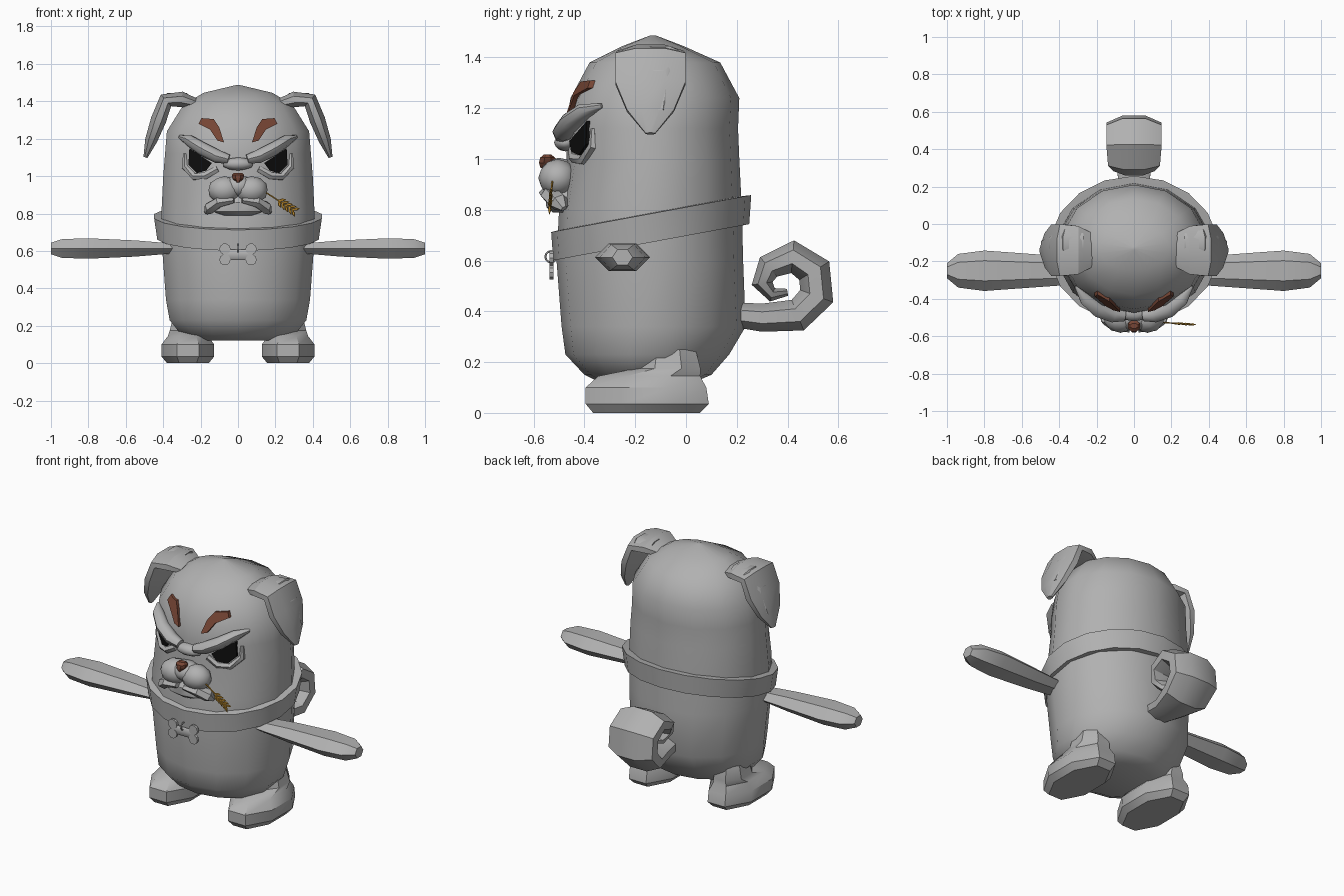
import bpy, bmesh, math
from mathutils import Vector
from mathutils.bvhtree import BVHTree

if "Cube" in bpy.data.objects:
    bpy.data.objects.remove(bpy.data.objects["Cube"])

X, Y = Vector((1, 0, 0)), Vector((0, 1, 0))


def material(name, rgb):
    m = bpy.data.materials.new(name)
    m.use_nodes = True
    m.diffuse_color = (*rgb, 1)
    bsdf = m.node_tree.nodes["Principled BSDF"]
    bsdf.inputs["Base Color"].default_value = (*rgb, 1)
    bsdf.inputs["Roughness"].default_value = 0.8
    return m


GREY = material("grey fur", (0.44, 0.44, 0.44))
BROWN = material("brown", (0.18, 0.06, 0.035))
BLACK = material("black", (0.004, 0.004, 0.004))
GOLD = material("straw gold", (0.55, 0.28, 0.03))


def finish(name, bm, mat, angle=32):
    bmesh.ops.recalc_face_normals(bm, faces=bm.faces)
    me = bpy.data.meshes.new(name)
    bm.to_mesh(me)
    bm.free()
    me.materials.append(mat)
    ob = bpy.data.objects.new(name, me)
    bpy.context.collection.objects.link(ob)
    bpy.ops.object.select_all(action="DESELECT")
    ob.select_set(True)
    bpy.context.view_layer.objects.active = ob
    bpy.ops.object.shade_smooth_by_angle(angle=math.radians(angle))
    return ob


def ring(c, u, v, n, phase=0.0):
    angles = [math.tau * (i + phase) / n for i in range(n)]
    return [Vector(c) + Vector(u) * math.cos(a) + Vector(v) * math.sin(a) for a in angles]


def loft(name, rings, mat=GREY, angle=32):
    """Skin a stack of equal rings and cap both ends."""
    bm = bmesh.new()
    rows = [[bm.verts.new(p) for p in r] for r in rings]
    n = len(rows[0])
    for a, b in zip(rows, rows[1:]):
        for i in range(n):
            j = (i + 1) % n
            bm.faces.new((a[i], a[j], b[j], b[i]))
    bm.faces.new(rows[0])
    bm.faces.new(rows[-1])
    return finish(name, bm, mat, angle)


def tube(name, path, sizes, side=Y, n=6, mat=GREY, phase=0.0, angle=32):
    """Sweep an ellipse; sizes hold (width along side, thickness)."""
    pts = [Vector(p) for p in path]
    rings = []
    for i, p in enumerate(pts):
        t = (pts[min(i + 1, len(pts) - 1)] - pts[max(i - 1, 0)]).normalized()
        s = (side - t * side.dot(t)).normalized()
        w, h = sizes[i]
        rings.append(ring(p, s * w, t.cross(s) * h, n, phase))
    return loft(name, rings, mat, angle)


def blob(name, c, r, mat=GREY, sub=2, angle=32):
    bm = bmesh.new()
    bmesh.ops.create_icosphere(bm, subdivisions=sub, radius=1)
    for v in bm.verts:
        v.co = Vector([c[k] + v.co[k] * r[k] for k in range(3)])
    return finish(name, bm, mat, angle)


# Body and head: height, half width, front y, back y
profile = [(0.12, 0.22, -0.34, 0.03), (0.15, 0.31, -0.40, 0.10),
           (0.23, 0.375, -0.475, 0.17), (0.34, 0.395, -0.49, 0.235),
           (0.60, 0.415, -0.51, 0.225), (0.80, 0.42, -0.50, 0.22),
           (1.00, 0.41, -0.47, 0.21), (1.12, 0.40, -0.475, 0.205),
           (1.24, 0.39, -0.455, 0.21), (1.38, 0.30, -0.38, 0.135),
           (1.445, 0.19, -0.25, -0.01), (1.487, 0.01, -0.14, -0.12)]
body = loft("body", [ring((0, (f + b) / 2, z), (w, 0, 0), (0, (b - f) / 2, 0), 14, 0.5)
                     for z, w, f, b in profile], angle=40)
surface = BVHTree.FromPolygons([v.co for v in body.data.vertices],
                               [p.vertices[:] for p in body.data.polygons])


def front_y(x, z):
    return surface.ray_cast(Vector((x, -2, z)), Y)[0].y


def patch(name, outline, sx, lift, mat):
    """Plate that follows the front of the head."""
    pts = [Vector((sx * x, front_y(sx * x, z), z)) for x, z in outline]
    loft(name, [[p - Y * lift for p in pts], [p + Y * 0.02 for p in pts]], mat)


# Slanted collar
loft("collar", [ring((0, -0.137, z), (w, 0, 0), (0, d, d * 0.185), 18, 0.5)
                for z, w, d in [(0.68, 0.36, 0.32), (0.672, 0.438, 0.386),
                                (0.785, 0.455, 0.394), (0.79, 0.36, 0.32)]])

# Bone tag on a small ring
tube("bone_bar", [(-0.07, -0.53, 0.58), (0.07, -0.53, 0.58)], [(0.008, 0.028)] * 2, n=8)
for x in (-0.07, 0.07):
    for z in (0.553, 0.61):
        tube("bone_knob", [(x, -0.522, z), (x, -0.538, z)], [(0.03, 0.03)] * 2, X, 10)
bpy.ops.mesh.primitive_torus_add(location=(0, -0.532, 0.615), rotation=(0, math.pi / 2, 0),
                                 major_radius=0.022, minor_radius=0.004,
                                 major_segments=12, minor_segments=6)
tag_ring = bpy.context.object
tag_ring.name = "tag_ring"
tag_ring.data.materials.append(GREY)

# Curled tail
curl = [(0.16, 0.39), (0.30, 0.375), (0.44, 0.385), (0.515, 0.46), (0.505, 0.56),
        (0.42, 0.615), (0.325, 0.575), (0.30, 0.51), (0.34, 0.465), (0.40, 0.475)]
tail_sizes = [(0.08, 0.05), (0.10, 0.06), (0.15, 0.07), (0.16, 0.075), (0.16, 0.075),
              (0.16, 0.07), (0.15, 0.055), (0.12, 0.045), (0.09, 0.03), (0.03, 0.015)]
tube("tail", [(0, y, z) for y, z in curl], tail_sizes, X, 8, phase=0.5)

# Paired parts
for side, sx in (("left", 1), ("right", -1)):
    # Arm
    tube(side + "_arm", [(sx * x, -0.25, 0.613) for x in (0.34, 0.55, 0.80, 0.94, 1.0)],
         [(0.075, 0.03), (0.09, 0.05), (0.108, 0.063), (0.09, 0.058), (0.04, 0.035)])

    # Foot with a short leg
    foot = [(0.0, 0.115, -0.37, 0.06), (0.035, 0.145, -0.40, 0.095),
            (0.10, 0.145, -0.40, 0.085), (0.145, 0.11, -0.35, 0.06),
            (0.175, 0.10, -0.20, 0.06), (0.25, 0.08, -0.18, 0.04)]
    loft(side + "_foot", [ring((sx * 0.268, (f + b) / 2, z), (w * 1.05, 0, 0),
                               (0, (b - f) / 2 * 1.06, 0), 8, 0.5)
                          for z, w, f, b in foot])
    loft(side + "_foot_pad", [ring((sx * 0.268, -0.2, z), (0.055, 0, 0), (0, 0.08, 0), 6)
                              for z in (0.0, 0.004)])

    # Folded ear
    tube(side + "_ear", [(sx * x, -0.14, z) for x, z in
                         [(0.23, 1.39), (0.30, 1.41), (0.385, 1.405), (0.425, 1.30),
                          (0.465, 1.19), (0.495, 1.10)]],
         [(0.10, 0.03), (0.14, 0.045), (0.15, 0.045), (0.15, 0.045),
          (0.10, 0.035), (0.02, 0.012)], n=8, phase=0.5)
    tube(side + "_ear_fold", [(sx * x, -0.10, z) for x, z in
                              [(0.27, 1.43), (0.37, 1.43), (0.43, 1.34), (0.48, 1.19)]],
         [(0.05, 0.015), (0.07, 0.02), (0.06, 0.025), (0.02, 0.02)])

    # Eye, painted brow, heavy upper lid and lower lid
    patch(side + "_eye", [(0.14, 1.07), (0.26, 1.15), (0.265, 1.06), (0.22, 1.015),
                          (0.17, 1.03)], sx, 0.014, BLACK)
    patch(side + "_eyebrow", [(0.075, 1.18), (0.10, 1.26), (0.13, 1.305), (0.195, 1.31),
                              (0.21, 1.28), (0.15, 1.25), (0.11, 1.19)][::-1],
          sx, 0.02, BROWN)
    tube(side + "_upper_lid", [(sx * 0.05, -0.49, 1.09), (sx * 0.11, -0.485, 1.105),
                               (sx * 0.19, -0.455, 1.145), (sx * 0.26, -0.40, 1.19),
                               (sx * 0.31, -0.33, 1.21)],
         [(0.03, 0.025), (0.042, 0.036), (0.045, 0.036), (0.035, 0.03), (0.01, 0.01)],
         n=8, angle=45)
    tube(side + "_lower_lid", [(sx * x, front_y(x, z), z) for x, z in
                               [(0.11, 1.04), (0.17, 1.005), (0.23, 0.995), (0.285, 1.05),
                                (0.285, 1.12)]],
         [(0.012, 0.02), (0.025, 0.022), (0.025, 0.02), (0.02, 0.018), (0.01, 0.01)],
         angle=45)

    # Jowl and hanging lip
    blob(side + "_jowl", (sx * 0.072, -0.505, 0.925), (0.09, 0.077, 0.075), angle=40)
    tube(side + "_lip", [(sx * 0.02, -0.55, 0.87), (sx * 0.10, -0.535, 0.86),
                         (sx * 0.15, -0.50, 0.83), (sx * 0.17, -0.48, 0.805)],
         [(0.03, 0.015), (0.04, 0.03), (0.04, 0.035), (0.015, 0.012)])

# Muzzle, bridge, jaw and nose
blob("muzzle", (0, -0.50, 0.945), (0.09, 0.075, 0.06), angle=40)
blob("nose_bridge", (0, -0.475, 1.065), (0.085, 0.045, 0.035), angle=40)
loft("jaw", [ring((0, -0.475, z), (w, 0, 0), (0, d, 0), 10, 0.5)
             for z, w, d in [(0.79, 0.08, 0.05), (0.81, 0.14, 0.075),
                             (0.86, 0.13, 0.08), (0.90, 0.10, 0.05)]])
loft("nose", [ring((0, -0.545, z), (w, 0, 0), (0, d, 0), 8, 0.5)
              for z, w, d in [(0.965, 0.01, 0.03), (0.985, 0.03, 0.037),
                              (1.005, 0.036, 0.032), (1.018, 0.022, 0.015)]], BROWN)

# Straw held in the mouth
start, end = Vector((0.13, -0.525, 0.925)), Vector((0.30, -0.537, 0.815))
tube("straw_stalk", [start, end], [(0.004, 0.004)] * 2, mat=GOLD, n=5)
along = (end - start).normalized()
across = along.cross(Y).normalized()
for i in range(5):
    base = start.lerp(end, 0.5 + 0.11 * i)
    for s in (-1, 1):
        tip = base + along * 0.032 + across * s * 0.026
        tube("straw_grain", [base, base.lerp(tip, 0.55), tip],
             [(0.003, 0.003), (0.007, 0.009), (0.001, 0.001)], n=5, mat=GOLD)
